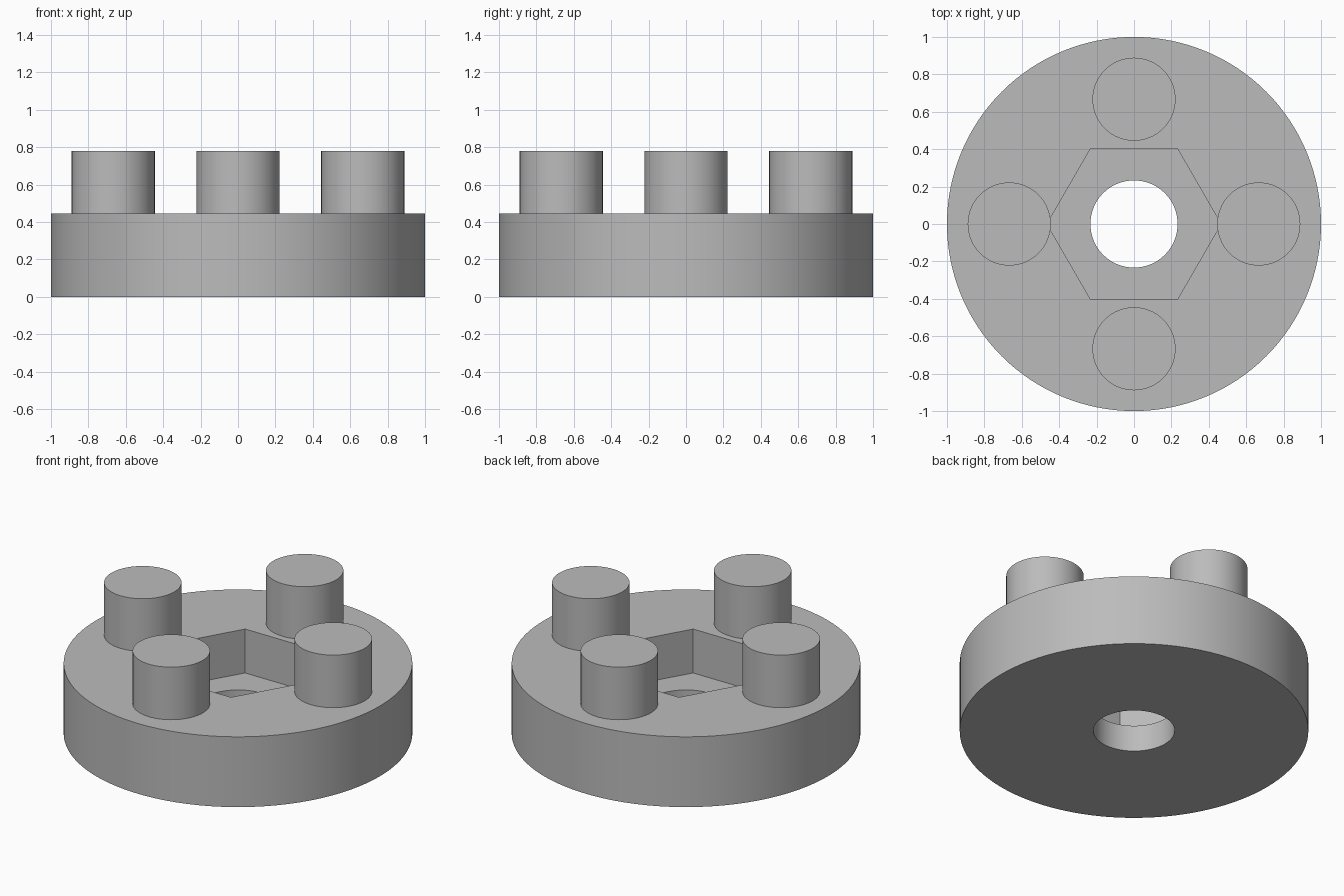
import bpy
import math

cube = bpy.data.objects.get("Cube")
if cube:
    bpy.data.objects.remove(cube, do_unlink=True)

# Overall dimensions
DISC_TOP = 0.445
POCKET_FLOOR = 0.167
PEG_TOP = 0.778
PEG_ORBIT = 0.667

grey = bpy.data.materials.new("plain grey")
grey.use_nodes = True
grey.diffuse_color = (0.5, 0.5, 0.5, 1)
grey.node_tree.nodes["Principled BSDF"].inputs["Base Color"].default_value = (0.5, 0.5, 0.5, 1)


def prism(name, radius, bottom, top, sides, x=0, y=0, turn=0):
    """Upright prism between two heights; many sides make a cylinder."""
    bpy.ops.mesh.primitive_cylinder_add(
        vertices=sides, radius=radius, depth=top - bottom,
        location=(x, y, (bottom + top) / 2), rotation=(0, 0, turn))
    obj = bpy.context.object
    obj.name = name
    obj.data.materials.append(grey)
    return obj


def cut(target, cutter):
    """Subtract the cutter from the target, then discard it."""
    cutter.hide_render = True
    mod = target.modifiers.new("cut", "BOOLEAN")
    mod.operation = "DIFFERENCE"
    mod.solver = "EXACT"
    mod.object = cutter
    bpy.context.view_layer.objects.active = target
    bpy.ops.object.modifier_apply(modifier=mod.name)
    bpy.data.objects.remove(cutter, do_unlink=True)


def smooth(obj):
    bpy.ops.object.select_all(action="DESELECT")
    obj.select_set(True)
    bpy.context.view_layer.objects.active = obj
    bpy.ops.object.shade_smooth_by_angle(angle=math.radians(30))


# Round base with a hexagonal nut pocket and a through hole
base = prism("base_disc", 1, 0, DISC_TOP, 128)
cut(base, prism("pocket_cutter", 0.465, POCKET_FLOOR, 1, 6, turn=math.pi / 6))
cut(base, prism("hole_cutter", 0.233, -1, 1, 96))
smooth(base)

# Four round pegs standing on the base
for i, side in enumerate(("left", "back", "right", "front")):
    angle = i * math.pi / 2
    smooth(prism("peg_" + side, 0.222, DISC_TOP, PEG_TOP, 96,
                 PEG_ORBIT * math.cos(angle), PEG_ORBIT * math.sin(angle)))
